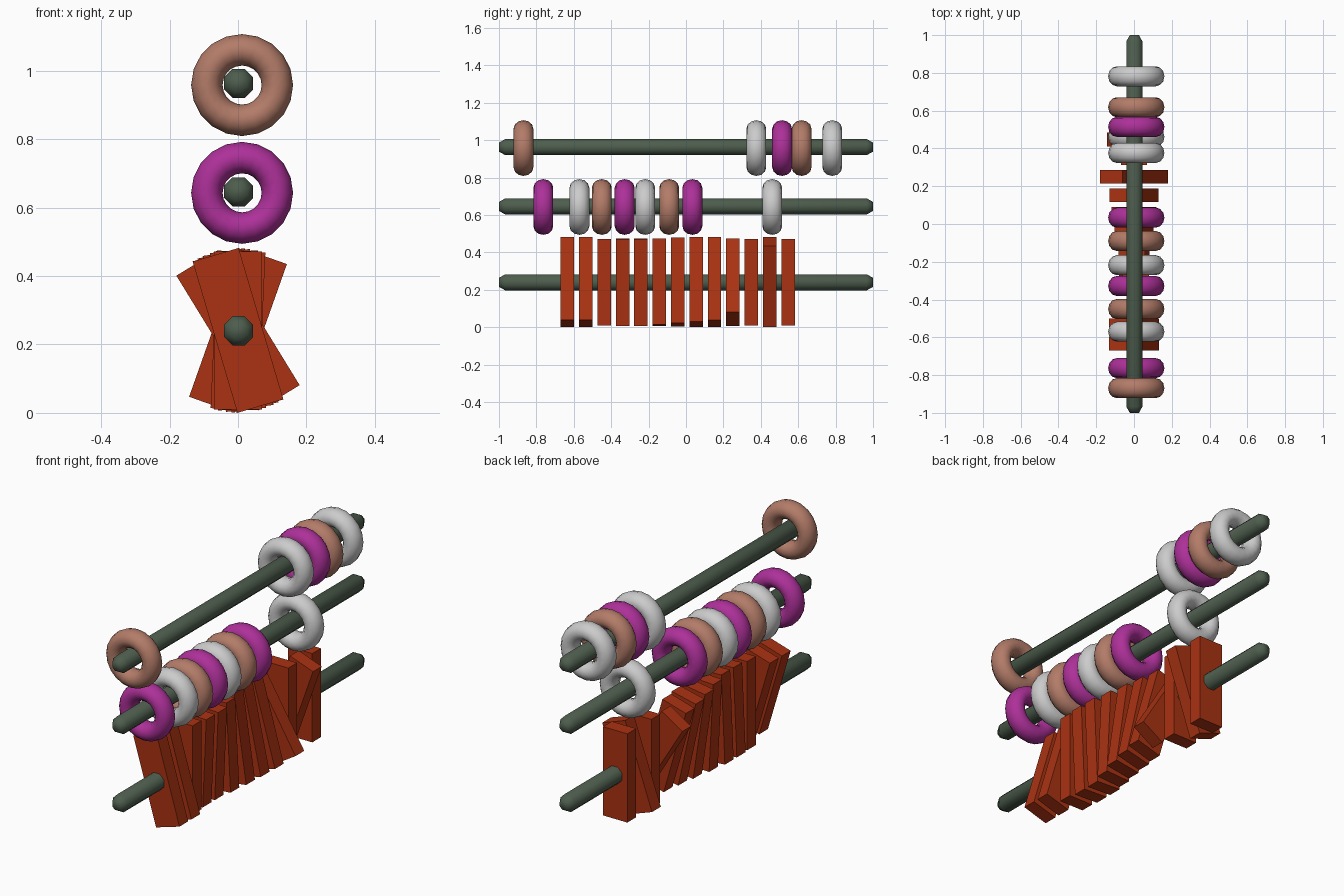
import bpy, bmesh, math
from mathutils import Matrix

if "Cube" in bpy.data.objects:
    bpy.data.objects.remove(bpy.data.objects["Cube"])


def material(name, rgb):
    m = bpy.data.materials.new(name)
    m.diffuse_color = (*rgb, 1)
    m.use_nodes = True
    m.node_tree.nodes["Principled BSDF"].inputs["Base Color"].default_value = m.diffuse_color
    return m


GREEN = material("dark_green", (0.075, 0.11, 0.075))
RUST = material("rust", (0.40, 0.032, 0.006))
BROWN = material("brown", (0.45, 0.20, 0.14))
PURPLE = material("purple", (0.42, 0.03, 0.32))
GREY = None


def add_object(name, bm, mat, smooth=None):
    bmesh.ops.recalc_face_normals(bm, faces=bm.faces)
    mesh = bpy.data.meshes.new(name)
    bm.to_mesh(mesh)
    bm.free()
    ob = bpy.data.objects.new(name, mesh)
    bpy.context.collection.objects.link(ob)
    if mat:
        mesh.materials.append(mat)
    if smooth:
        bpy.ops.object.select_all(action='DESELECT')
        ob.select_set(True)
        bpy.context.view_layer.objects.active = ob
        bpy.ops.object.shade_smooth_by_angle(angle=math.radians(smooth))
    return ob


# Octagonal rod along y with tapered tips
def rod(name, z):
    bm = bmesh.new()
    rings = []
    for y, r in ((-1, 0.026), (-0.967, 0.046), (0.967, 0.046), (1, 0.026)):
        ring = []
        for i in range(8):
            a = math.tau * (i + 0.5) / 8
            ring.append(bm.verts.new((0.002 + r * math.cos(a), y, z + r * math.sin(a))))
        rings.append(ring)
    for a, b in zip(rings, rings[1:]):
        for i in range(8):
            j = (i + 1) % 8
            bm.faces.new((a[i], a[j], b[j], b[i]))
    bm.faces.new(rings[0])
    bm.faces.new(rings[-1])
    add_object(name, bm, GREEN, 65)


# Ring bead hanging on a rod, slightly wider along the rod
def bead(name, y, z, mat, major=0.103, tube=0.046, depth=0.053, n=20, k=12):
    bm = bmesh.new()
    grid = []
    for i in range(n):
        a = math.tau * i / n
        row = []
        for j in range(k):
            b = math.tau * j / k
            r = major + tube * math.cos(b)
            row.append(bm.verts.new((0.012 + r * math.cos(a), y + depth * math.sin(b),
                                     z + r * math.sin(a))))
        grid.append(row)
    for i in range(n):
        for j in range(k):
            p, q = grid[i], grid[(i + 1) % n]
            bm.faces.new((p[j], q[j], q[(j + 1) % k], p[(j + 1) % k]))
    add_object(name, bm, mat, 65)


# Plank swinging about the lowest rod; positive tilt leans the top to -x
def plank(name, y, tilt):
    bm = bmesh.new()
    m = (Matrix.Translation((0, y, 0.241))
         @ Matrix.Rotation(math.radians(-tilt), 4, 'Y')
         @ Matrix.Diagonal((0.14, 0.072, 0.461, 1)))
    bmesh.ops.create_cube(bm, size=1, matrix=m)
    add_object(name, bm, RUST)


rod("lower_rod", 0.24)
rod("middle_rod", 0.646)
rod("upper_rod", 0.963)

upper = ((-0.869, BROWN), (0.376, GREY), (0.514, PURPLE), (0.618, BROWN), (0.782, GREY))
middle = ((-0.763, PURPLE), (-0.57, GREY), (-0.45, BROWN), (-0.328, PURPLE),
          (-0.218, GREY), (-0.09, BROWN), (0.034, PURPLE), (0.461, GREY))
for row, z, beads in (("upper", 0.958, upper), ("middle", 0.643, middle)):
    for i, (y, mat) in enumerate(beads):
        bead(f"{row}_bead_{i + 1}", y, z, mat)

tilts = (16.5, 16.5, 0, -2.5, -2.5, 3, 8.5, 12.5, 16, 31.5, 0, -19.5, 0)
for i, t in enumerate(tilts):
    plank(f"plank_{i + 1}", -0.634 + i * 0.0983, t)
